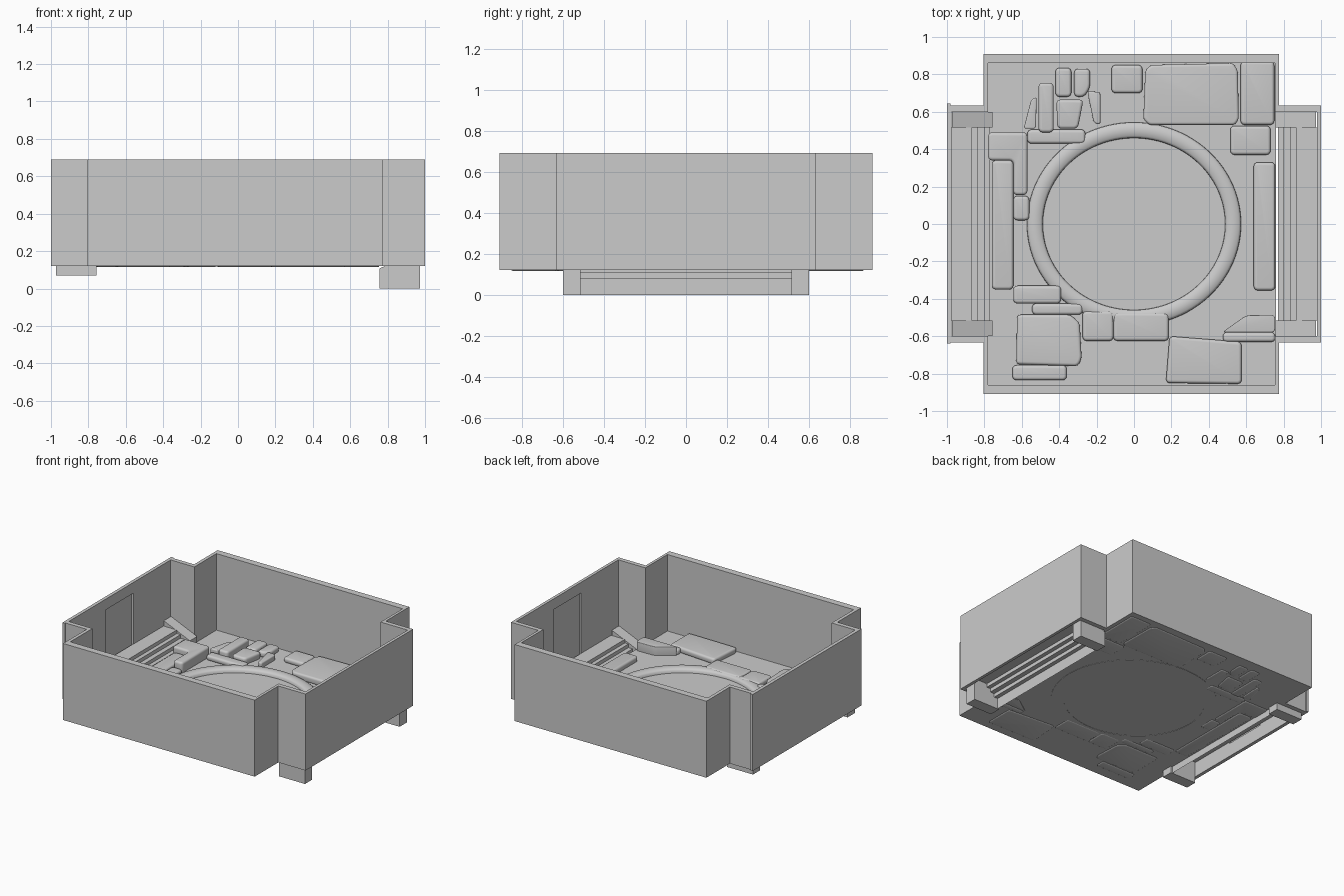
import bpy, bmesh, math

if "Cube" in bpy.data.objects:
    bpy.data.objects.remove(bpy.data.objects["Cube"])

FLOOR, TOP = 0.12, 0.69


def make(name, verts, faces, fix=True):
    me = bpy.data.meshes.new(name)
    me.from_pydata(verts, [], faces)
    if fix:
        bm = bmesh.new()
        bm.from_mesh(me)
        bmesh.ops.recalc_face_normals(bm, faces=bm.faces)
        bm.to_mesh(me)
        bm.free()
    ob = bpy.data.objects.new(name, me)
    bpy.context.collection.objects.link(ob)
    return ob


def prism(name, a, b):
    """Closed prism between two matching outlines."""
    n = len(a)
    faces = [tuple(range(n))[::-1], tuple(range(n, 2 * n))]
    faces += [(i, (i + 1) % n, (i + 1) % n + n, i + n) for i in range(n)]
    return make(name, list(a) + list(b), faces)


def box(name, x0, x1, y0, y1, z0, z1):
    pts = rect(x0, y0, x1, y1)
    return prism(name, [(x, y, z0) for x, y in pts], [(x, y, z1) for x, y in pts])


def rect(x0, y0, x1, y1):
    return [(x0, y0), (x1, y0), (x1, y1), (x0, y1)]


def smooth(ob, angle=40):
    bpy.ops.object.select_all(action='DESELECT')
    ob.select_set(True)
    bpy.context.view_layer.objects.active = ob
    bpy.ops.object.shade_smooth_by_angle(angle=math.radians(angle))


# Cross-shaped wall outline
def cross(xl, xr, y, wl, wr, wy):
    return [(xl, -y), (xr, -y), (xr, -wy), (wr, -wy), (wr, wy), (xr, wy),
            (xr, y), (xl, y), (xl, wy), (wl, wy), (wl, -wy), (xl, -wy)]


outer = cross(-0.805, 0.775, 0.91, -0.985, 1.0, 0.633)
inner = cross(-0.78, 0.755, 0.86, -0.975, 0.978, 0.6)
verts = [(x, y, z) for z in (FLOOR, TOP) for loop in (outer, inner) for x, y in loop]
faces = []
for i in range(12):
    j = (i + 1) % 12
    faces += [(i, j, j + 24, i + 24), (i + 12, i + 36, j + 36, j + 12),
              (i, i + 12, j + 12, j), (i + 24, j + 24, j + 36, i + 36)]
walls = make("room_walls", verts, faces)
end_slab = box("left_end_wall", -1.0, -0.98, -0.64, 0.643, FLOOR, TOP)

# Shallow doorway recesses above both landings
cut_l = box("left_door_cutter", -0.99, -0.9, -0.16, 0.16, 0.22, 0.61)
cut_r = box("right_door_cutter", 0.9, 0.99, -0.16, 0.16, 0.15, 0.61)
for ob, cutter in ((walls, cut_l), (walls, cut_r), (end_slab, cut_l)):
    m = ob.modifiers.new("doorway", 'BOOLEAN')
    m.operation, m.solver, m.object = 'DIFFERENCE', 'EXACT', cutter
for cutter in (cut_l, cut_r):
    cutter.hide_render = True
    cutter.hide_viewport = False
    cutter.display_type = 'WIRE'

# Floor sheet
make("floor", [(x, y, FLOOR) for x, y in rect(-0.785, -0.865, 0.76, 0.865)],
     [(0, 1, 2, 3)], fix=False)

# Stairs and sloping side rails; the right set sits lower
for label, s, z0 in (("left", -1, 0.07), ("right", 1, 0.0)):
    prof = [(0.77, z0)]
    for k, x in enumerate((0.77, 0.80, 0.835, 0.865)):
        z = z0 + 0.08 + 0.0267 * k
        if k:
            prof.append((x, prof[-1][1]))
        prof.append((x, z))
    prof.append((0.978, prof[-1][1]))
    n = len(prof)
    vs = [(s * x, y, z) for y in (-0.515, 0.515) for x, z in prof]
    fs = [(i, i + 1, i + 1 + n, i + n) for i in range(n - 1)]
    if s > 0:
        fs = [f[::-1] for f in fs]
    st = make(label + "_stairs", vs, fs, fix=False)
    if sum(p.normal.z for p in st.data.polygons) < 0:
        st.data.flip_normals()
    for end, y in (("front", -0.6), ("back", 0.515)):
        q = [(0.757, z0), (0.972, z0), (0.972, z0 + 0.2), (0.757, z0 + 0.108)]
        prism(f"{label}_{end}_rail", [(s * a, y, b) for a, b in q],
              [(s * a, y + 0.085, b) for a, b in q])

# Raised domed ring in the middle of the floor
N, P = 96, [(0, -0.002), (0.02, 0.018), (0.15, 0.027), (0.5, 0.032),
            (0.85, 0.027), (0.98, 0.018), (1, -0.002)]
verts, faces = [], []
for i in range(N):
    a = 2 * math.pi * i / N
    for t, h in P:
        verts.append(((0.487 + 0.086 * t) * math.cos(a),
                      (0.459 + 0.085 * t) * math.sin(a), FLOOR + h))
m = len(P)
for i in range(N):
    for k in range(m):
        j, l = (i + 1) % N, (k + 1) % m
        faces.append((i * m + k, j * m + k, j * m + l, i * m + l))
smooth(make("floor_ring", verts, faces), 60)


# Rounded paving stones
def stone(name, pts, h):
    bm = bmesh.new()
    lo = [bm.verts.new((x, y, FLOOR - 0.005)) for x, y in pts]
    base = bm.faces.new(lo)
    r = bmesh.ops.extrude_face_region(bm, geom=[base])
    for v in r["geom"]:
        if isinstance(v, bmesh.types.BMVert):
            v.co.z += h + 0.005
    bmesh.ops.recalc_face_normals(bm, faces=bm.faces)
    size = min((e.calc_length() for e in bm.edges))
    up = [e for e in bm.edges if abs(e.verts[0].co.z - e.verts[1].co.z) > 0.01]
    flat = [min(e.calc_length() for e in bm.edges if e not in up)]
    bmesh.ops.bevel(bm, geom=up, offset=min(0.022, flat[0] * 0.4), segments=4,
                    profile=0.5, affect='EDGES', clamp_overlap=True)
    rim = [e for e in bm.edges if abs(e.verts[0].co.z - e.verts[1].co.z) < 1e-5]
    bmesh.ops.bevel(bm, geom=rim, offset=min(0.016, size * 0.4), segments=4,
                    profile=0.5, affect='EDGES', clamp_overlap=True)
    me = bpy.data.meshes.new(name)
    bm.to_mesh(me)
    bm.free()
    ob = bpy.data.objects.new(name, me)
    bpy.context.collection.objects.link(ob)
    smooth(ob, 50)


blocks = [(.57, .53, .75, .87, .04), (-.12, .70, .045, .85, .035),
          (.515, .37, .73, .525, .04), (.64, -.355, .755, .33, .04),
          (.475, -.63, .755, -.58, .04), (-.11, -.625, .185, -.475, .035),
          (-.275, -.625, -.11, -.465, .035), (-.65, -.835, -.36, -.755, .035),
          (-.545, -.485, -.275, -.425, .035), (-.645, -.425, -.39, -.33, .045),
          (-.76, -.35, -.645, .34, .045), (-.645, .02, -.56, .15, .04),
          (-.57, .43, -.26, .505, .035), (-.51, .49, -.43, .755, .07),
          (-.42, .68, -.335, .835, .04)]
for i, (x0, y0, x1, y1, h) in enumerate(blocks):
    stone(f"paving_stone_{i + 1}", rect(x0, y0, x1, y1), h)

odd = [([(.05, .56), (.08, .53), (.54, .53), (.56, .56), (.555, .82), (.53, .86), (.09, .85), (.06, .82)], .045),
       ([(.47, -.58), (.755, -.58), (.755, -.485), (.6, -.488)], .065),
       ([(.17, -.85), (.575, -.855), (.575, -.63), (.19, -.6)], .04),
       ([(-.63, -.75), (-.3, -.76), (-.28, -.72), (-.29, -.53), (-.34, -.485), (-.625, -.485)], .045),
       ([(-.78, .34), (-.645, .34), (-.645, .155), (-.57, .155), (-.57, .49), (-.78, .49)], .08),
       ([(-.59, .51), (-.525, .51), (-.52, .68), (-.55, .665)], .05),
       ([(-.32, .68), (-.265, .68), (-.235, .73), (-.235, .83), (-.32, .83)], .04),
       ([(-.41, .51), (-.3, .51), (-.27, .665), (-.415, .665)], .05),
       ([(-.215, .54), (-.18, .53), (-.18, .705), (-.25, .71)], .04)]
for i, (pts, h) in enumerate(odd):
    stone(f"irregular_stone_{i + 1}", pts, h)
